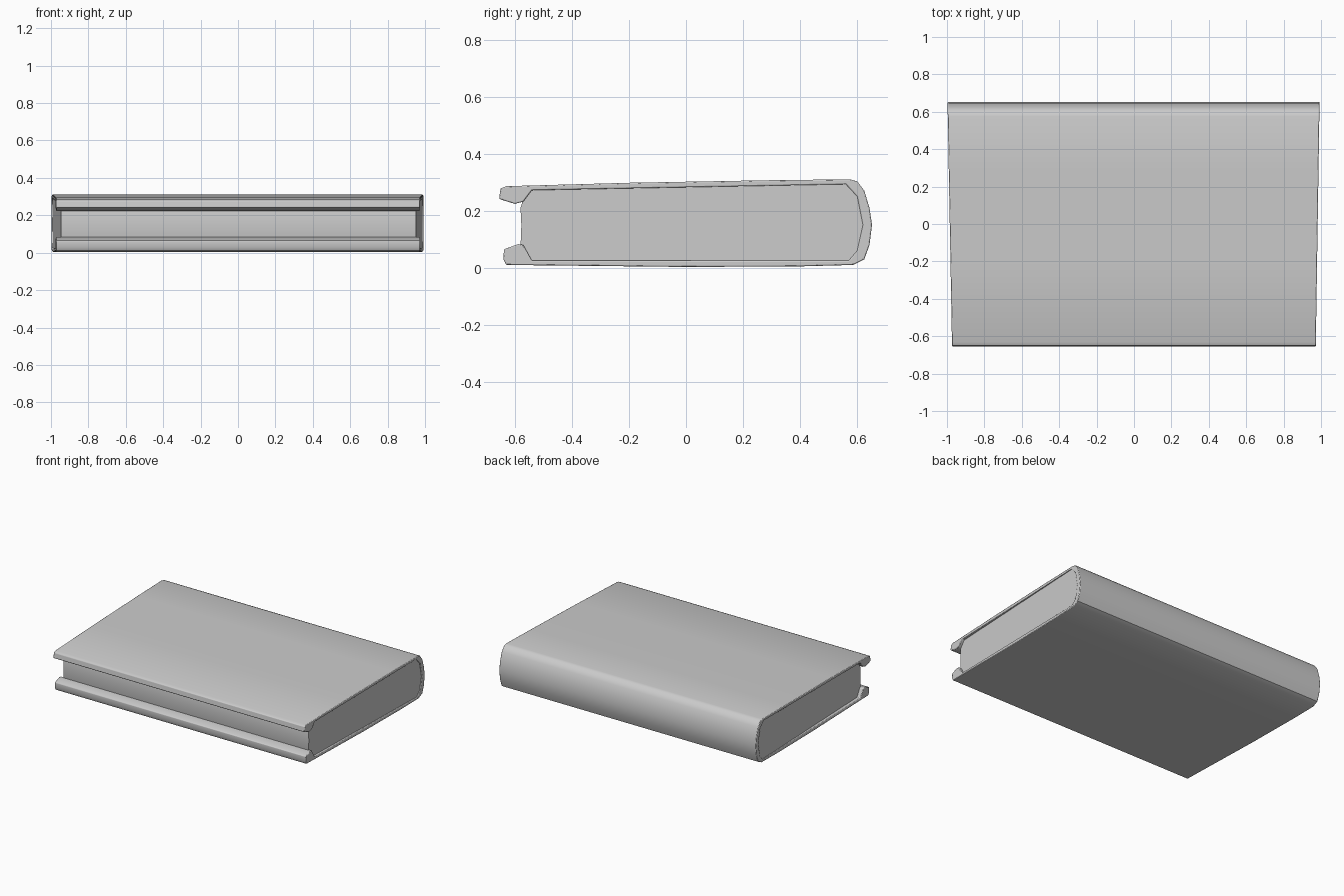
import bpy, bmesh, math

if "Cube" in bpy.data.objects:
    bpy.data.objects.remove(bpy.data.objects["Cube"])


def half_left(y):
    return -0.985 - 0.012 * (y / 0.65)


def half_right(y):
    return 0.982 + 0.010 * (y / 0.65)


def extrude_profile(name, pts, left, right, bevel):
    """Closed y-z profile swept across x, with end positions that depend on y."""
    bm = bmesh.new()
    a = [bm.verts.new((left(y), y, z)) for y, z in pts]
    b = [bm.verts.new((right(y), y, z)) for y, z in pts]
    n = len(pts)
    for i in range(n):
        j = (i + 1) % n
        bm.faces.new((a[i], a[j], b[j], b[i]))
    bm.faces.new(a[::-1])
    bm.faces.new(b)
    bmesh.ops.recalc_face_normals(bm, faces=bm.faces)
    me = bpy.data.meshes.new(name)
    bm.to_mesh(me)
    bm.free()
    ob = bpy.data.objects.new(name, me)
    bpy.context.collection.objects.link(ob)
    bpy.context.view_layer.objects.active = ob
    ob.select_set(True)
    if bevel:
        mod = ob.modifiers.new("soft_edges", 'BEVEL')
        mod.width = bevel
        mod.segments = 2
        mod.limit_method = 'ANGLE'
        mod.angle_limit = math.radians(50)
    bpy.ops.object.shade_smooth_by_angle(angle=math.radians(40))
    ob.select_set(False)
    return ob


# Cover: bottom board, rounded spine and top board with thick front lips
outer = [(-0.63, 0.01), (0.0, 0.003), (0.4, 0.005), (0.585, 0.01),
         (0.625, 0.03), (0.643, 0.08), (0.652, 0.15), (0.643, 0.21),
         (0.625, 0.27), (0.6, 0.303), (0.575, 0.31), (0.3, 0.307),
         (-0.2, 0.298), (-0.63, 0.286), (-0.65, 0.278)]
inner = [(-0.655, 0.242), (-0.645, 0.238), (-0.6, 0.224), (-0.57, 0.232),
         (-0.54, 0.272), (0.56, 0.293), (0.6, 0.25), (0.62, 0.15),
         (0.6, 0.06), (0.57, 0.025), (-0.54, 0.025),
         (-0.57, 0.08), (-0.588, 0.083), (-0.638, 0.065), (-0.64, 0.03)]
extrude_profile("book_cover", outer + inner, half_left, half_right, 0.004)

# Page block: hollowed fore edge, ends tapering inward toward the front
pages = [(-0.56, 0.02), (-0.58, 0.075), (-0.577, 0.15), (-0.58, 0.21),
         (-0.56, 0.275), (0.57, 0.298), (0.608, 0.25), (0.628, 0.15),
         (0.608, 0.06), (0.575, 0.02)]
extrude_profile("page_block", pages,
                lambda y: -0.968 - 0.022 * (y / 0.6),
                lambda y: 0.969 + 0.017 * (y / 0.6), 0)
